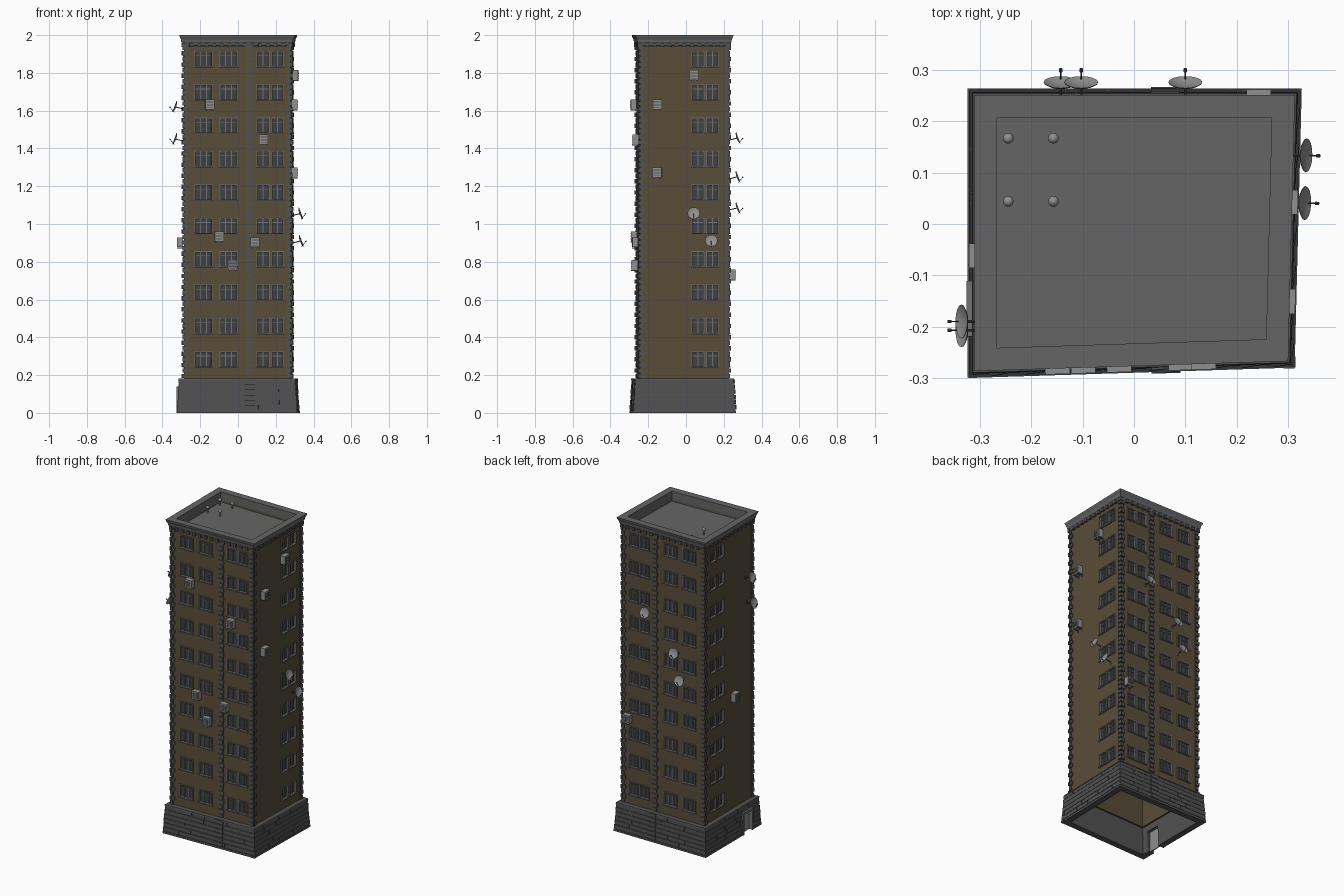
import bpy, bmesh, math, random
from mathutils import Vector, Matrix

if "Cube" in bpy.data.objects:
    bpy.data.objects.remove(bpy.data.objects["Cube"])

random.seed(4)
UP = Vector((0, 0, 1))
# slightly skewed wall footprint: faces 0 front, 1 right, 2 back, 3 left
WALL = [Vector(p) for p in ((-.287, -.262, 0), (.277, -.244, 0), (.289, .227, 0), (-.287, .227, 0))]


def material(name, rgb):
    m = bpy.data.materials.new(name)
    m.diffuse_color = (*rgb, 1)
    m.use_nodes = True
    m.node_tree.nodes["Principled BSDF"].inputs["Base Color"].default_value = m.diffuse_color
    return m


BROWN = material("brown_plaster", (.10, .075, .042))
STONE = material("dark_stone", (.085, .085, .088))
ROOF = material("roof_grey", (.13, .13, .13))
TRIM = material("trim_grey", (.17, .17, .17))
GLASS = material("dark_glass", (.05, .052, .055))
METAL = material("metal_grey", (.28, .28, .28))


def finish(bm, name, mat, smooth=False):
    bmesh.ops.recalc_face_normals(bm, faces=bm.faces)
    me = bpy.data.meshes.new(name)
    bm.to_mesh(me)
    bm.free()
    ob = bpy.data.objects.new(name, me)
    bpy.context.collection.objects.link(ob)
    me.materials.append(mat)
    if smooth:
        bpy.ops.object.select_all(action='DESELECT')
        ob.select_set(True)
        bpy.context.view_layer.objects.active = ob
        bpy.ops.object.shade_smooth_by_angle(angle=math.radians(40))
    return ob


def frame(i):
    a, b = WALL[i], WALL[(i + 1) % 4]
    t = (b - a).normalized()
    return a, t, Vector((t.y, -t.x, 0)), (b - a).length


def along(i, u):
    """world x (front, back) or y (sides) -> distance along the face"""
    a, t, n, L = frame(i)
    return (u - a[i % 2]) / t[i % 2]


def box(bm, i, s, z, w, h, d0, d1):
    """box on face i, s along it, from d0 to d1 out of the wall"""
    a, t, n, L = frame(i)
    c = a + t * s + n * (d0 + d1) / 2 + UP * z
    m = Matrix((t * w, n * (d1 - d0), UP * h)).transposed().to_4x4()
    bmesh.ops.create_cube(bm, size=1, matrix=Matrix.Translation(c) @ m)


def offset(d):
    pts = []
    for i in range(4):
        n0, n1 = frame(i - 1 if i else 3)[2], frame(i)[2]
        pts.append(WALL[i] + (n0 + n1) * d / (1 + n0.dot(n1)))
    return pts


def sweep(bm, profile):
    """closed (offset, z) profile carried round the footprint"""
    loops = [[bm.verts.new(p + UP * z) for p in offset(d)] for d, z in profile]
    for k, lo in enumerate(loops):
        hi = loops[(k + 1) % len(loops)]
        for j in range(4):
            bm.faces.new((lo[j], lo[j - 3], hi[j - 3], hi[j]))


def tube(bm, a, b, r, seg=8):
    d = b - a
    m = Matrix.Translation((a + b) / 2) @ d.to_track_quat('Z', 'Y').to_matrix().to_4x4()
    bmesh.ops.create_cone(bm, cap_ends=True, segments=seg, radius1=r, radius2=r, depth=d.length, matrix=m)


def cut(ob, cutter):
    mod = ob.modifiers.new("openings", 'BOOLEAN')
    mod.object, mod.operation, mod.solver = cutter, 'DIFFERENCE', 'EXACT'
    cutter.hide_render = True
    bpy.context.view_layer.objects.active = ob
    bpy.ops.object.modifier_apply(modifier=mod.name)
    bpy.data.objects.remove(cutter)


# windows: (centre, width) on wide faces and side faces, ten floors
FLOORS = [.283 + .1767 * k for k in range(10)]
WIDE = [(-.183, .095), (-.05, .095), (.133, .070), (.209, .064)]
SIDE = [(.063, .068), (.140, .066)]
holes, frames, panes = bmesh.new(), bmesh.new(), bmesh.new()
for i in range(4):
    for u, w in (SIDE if i % 2 else WIDE):
        s = along(i, u)
        for z in FLOORS:
            h = .086
            box(holes, i, s, z, w - .008, h - .008, -.010, .01)
            box(panes, i, s, z, w - .008, h - .008, -.012, -.008)
            for e in (-1, 1):
                box(frames, i, s + e * (w / 2 - .003), z, .006, h, -.009, .005)
            box(frames, i, s, z + h / 2 - .003, w, .006, -.009, .005)
            box(frames, i, s, z - h / 2 + .003, w + .006, .007, -.009, .008)
            bars = (-w / 6, w / 6) if w > .08 else (0,)
            for b in bars:
                box(frames, i, s + b, z, .005, h - .01, -.009, -.002)
            box(frames, i, s, z + .018, w - .01, .003, -.009, -.004)
body, b2 = bmesh.new(), None
sweep(body, [(0, .17), (0, 1.95), (-.02, 1.95), (-.02, .17)])
cut(finish(body, "tower_wall", BROWN), finish(holes, "window_cutter", BROWN))
finish(frames, "window_frames", TRIM)
finish(panes, "window_panes", GLASS)

# quoins on the corners and the centre strip of front and back
bm = bmesh.new()
for k in range(60):
    z = .195 + k * .02945
    for i in range(4):
        L = frame(i)[3]
        w = .030 if (k + i) % 2 else .019
        for s in (w / 2 - .006, L - w / 2 + .006):
            box(bm, i, s, z, w, .023, -.004, .006)
            w = .049 - w
        if i % 2 == 0:
            box(bm, i, along(i, .059), z, .037 if k % 2 else .025, .023, -.004, .006)
finish(bm, "quoins", STONE)

# base: tapered core, plinth, staggered stone courses
DOOR = along(3, -.165)
core = bmesh.new()
sweep(core, [(.033, 0), (.024, .178), (-.01, .178), (-.002, 0)])
core = finish(core, "base_core", STONE)
hole = bmesh.new()
box(hole, 3, DOOR, .06, .09, .14, -.05, .08)
cut(core, finish(hole, "door_cutter", STONE))

bm = bmesh.new()
H = .0275
for i in range(4):
    L = frame(i)[3]
    for k in range(6):
        z, out = .015 + H * (k + .5), .035 - .0016 * k
        s = -out
        end = L + out
        while s < end - .002:
            w = random.uniform(.08, .2)
            e = end if end - s - w < .05 else s + w
            parts = [(s, e)]
            if i == 3 and k < 5:
                parts = [(s, min(e, DOOR - .05)), (max(s, DOOR + .05), e)]
            for p, q in parts:
                if q - p > .004:
                    box(bm, i, (p + q) / 2, z, q - p - .003 * (q < end), H - .004, .015, out)
            s = e
        if i % 2 == 0:
            box(bm, i, along(i, .061), z, .056, H - .004, .015, out + .005)
    pl = [(-.037, DOOR - .05), (DOOR + .05, L + .037)] if i == 3 else [(-.037, L + .037)]
    for p, q in pl:
        box(bm, i, (p + q) / 2, .0065, q - p, .013, .015, .037)
finish(bm, "base_stones", STONE)
bm = bmesh.new()
sweep(bm, [(-.005, .174), (.029, .174), (.027, .181), (-.005, .183)])
finish(bm, "base_top_ledge", STONE)

# door on the left side
bm = bmesh.new()
for e in (-1, 1):
    box(bm, 3, DOOR + e * .047, .068, .010, .136, .0, .039)
box(bm, 3, DOOR, .134, .108, .012, .0, .039)
finish(bm, "door_frame", TRIM)
bm = bmesh.new()
box(bm, 3, DOOR, .065, .086, .13, .008, .014)
box(bm, 3, DOOR, .065, .003, .13, .008, .017)
finish(bm, "door_panel", METAL)

# flared cornice, dentils, roof deck
bm = bmesh.new()
sweep(bm, [(-.02, 1.93), (.004, 1.945), (.008, 1.957), (.013, 1.962), (.016, 1.978),
           (.022, 1.990), (.024, 2.0), (-.02, 2.0)])
finish(bm, "cornice", ROOF)
bm = bmesh.new()
for i in range(4):
    L = frame(i)[3]
    count = round(L / .04)
    for k in range(count + 1):
        box(bm, i, L * k / count, 1.947, .018, .020, -.003, .012)
finish(bm, "cornice_dentils", STONE)
bm = bmesh.new()
deck = [[bm.verts.new(p + UP * z) for p in offset(-.015)] for z in (1.92, 1.936)]
bm.faces.new(deck[0])
bm.faces.new(deck[1])
for j in range(4):
    bm.faces.new((deck[0][j], deck[0][j - 3], deck[1][j - 3], deck[1][j]))
finish(bm, "roof_deck", ROOF)
bm = bmesh.new()
for x in (-.245, -.157):
    for y in (.167, .044):
        tube(bm, Vector((x, y, 1.93)), Vector((x, y, 1.97)), .005)
        bmesh.ops.create_uvsphere(bm, u_segments=12, v_segments=8, radius=.0105,
                                  matrix=Matrix.Translation((x, y, 1.97)))
finish(bm, "roof_vents", METAL, True)

# air conditioners: (face, position, height)
units, grilles = bmesh.new(), bmesh.new()
for i, u, z in ((0, -.15, 1.63), (0, .135, 1.445), (0, -.1, .93), (0, -.03, .78), (0, .09, .9),
                (1, .043, 1.785), (1, -.15, 1.63), (1, -.152, 1.27), (2, .243, .73), (3, -.062, .9)):
    s = along(i, u)
    box(units, i, s, z + .003, .048, .052, .004, .035)
    for e in (-1, 1):
        box(grilles, i, s + e * .016, z - .026, .005, .005, -.002, .036)
        box(grilles, i, s + e * .016, z - .028, .005, .018, -.002, .004)
    for k in range(5):
        box(grilles, i, s, z - .013 + k * .008, .036, .003, .034, .037)
finish(units, "air_conditioners", METAL)
finish(grilles, "air_conditioner_grilles", STONE)

# satellite dishes with wall mount and receiver arm
dishes, mounts = bmesh.new(), bmesh.new()
for i, u, z in ((1, .042, 1.055), (1, .135, .91), (2, .1, 1.455), (2, -.103, 1.25),
                (2, -.143, 1.085), (3, -.19, 1.62), (3, -.207, 1.45)):
    a, t, n, L = frame(i)
    wall = a + t * along(i, u) + UP * z
    c = wall + n * .044
    ax = (n * math.cos(.35) + UP * math.sin(.35))
    side = t
    high = side.cross(ax)
    prof = [(.0, -.004), (.016, -.002), (.026, .001), (.033, .005), (.033, .006),
            (.026, .003), (.016, 0), (0, -.002)]
    rings = []
    for r, d in prof:
        q = 16 if r else 1
        rings.append([dishes.verts.new(c + ax * d + (side * math.cos(math.tau * k / 16)
                      + high * math.sin(math.tau * k / 16)) * r) for k in range(q)])
    for lo, hi in zip(rings, rings[1:]):
        for k in range(16):
            v = [lo[k % len(lo)], lo[(k + 1) % len(lo)], hi[(k + 1) % len(hi)], hi[k % len(hi)]]
            dishes.faces.new(list(dict.fromkeys(v)))
    foot = wall + n * .05 - UP * .030
    tip = wall + n * .073 - UP * .002
    tube(mounts, wall - UP * .012 - n * .003, c - ax * .003, .0025)
    tube(mounts, foot, tip, .0014)
    tube(mounts, tip - ax * .004, tip + ax * .003, .0032)
    box(mounts, i, along(i, u), z - .012, .012, .022, -.002, .003)
finish(dishes, "satellite_dishes", METAL, True)
finish(mounts, "dish_mounts", STONE)
